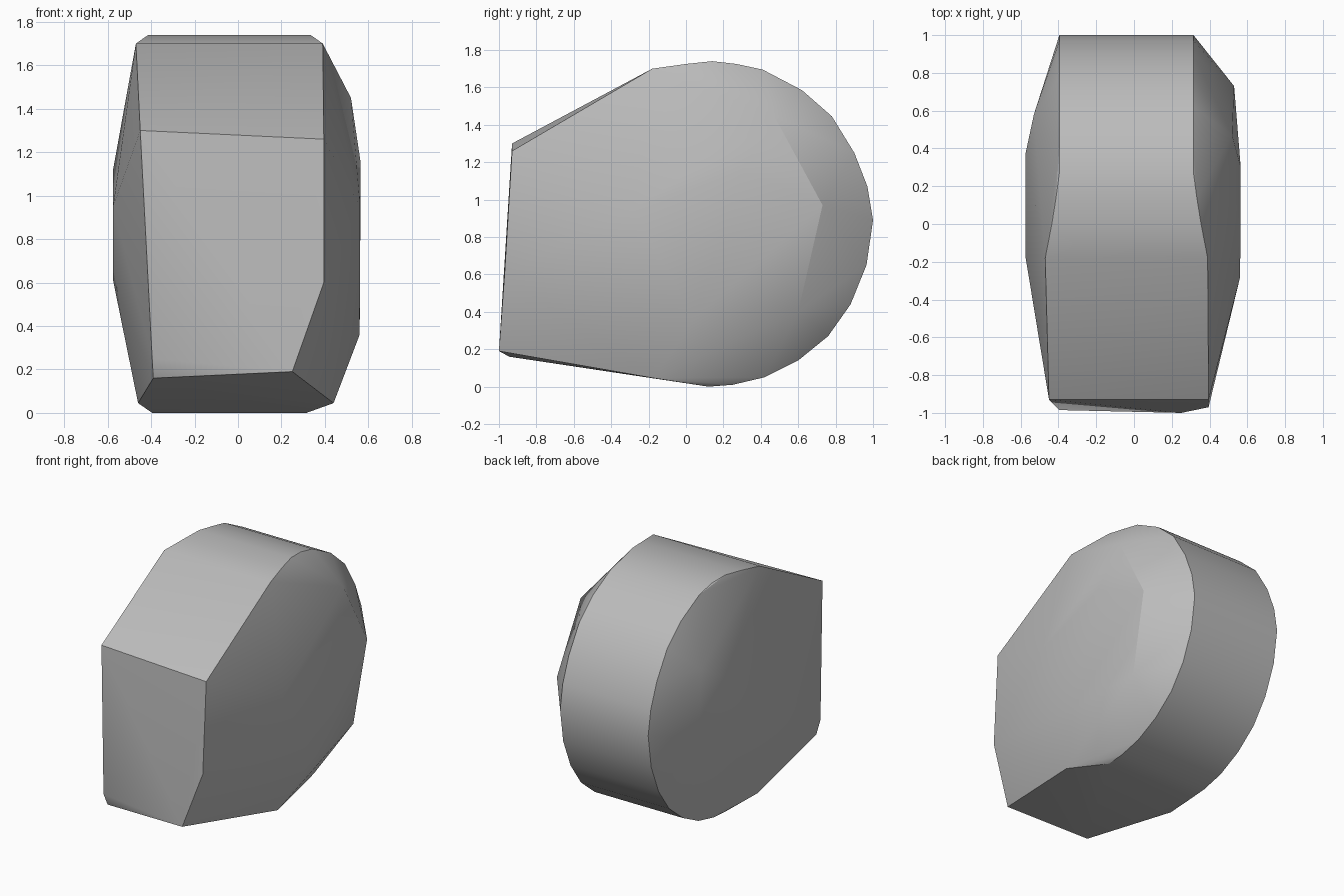
import bpy, bmesh, math

cube = bpy.data.objects.get("Cube")
if cube:
    bpy.data.objects.remove(cube, do_unlink=True)

# Plain grey stone
grey = bpy.data.materials.new("stone grey")
grey.use_nodes = True
colour = (0.5, 0.5, 0.5, 1)
grey.diffuse_color = colour
grey.node_tree.nodes["Principled BSDF"].inputs["Base Color"].default_value = colour

# Rounded back rim: (y, z) outline with a nearly constant width
rim = [(0.0, 1.725), (0.14, 1.74), (0.27, 1.725), (0.41, 1.695), (0.62, 1.585),
       (0.78, 1.445), (0.9, 1.25), (0.97, 1.07), (1.0, 0.89), (0.965, 0.65),
       (0.88, 0.44), (0.76, 0.27), (0.6, 0.14), (0.42, 0.05), (0.25, 0.01),
       (0.12, 0.0)]
points = []
for y, z in rim:
    flare = 0.04 * max(0, 1 - y / 0.25) if z > 1 else 0
    points += [(-0.395 - flare, y, z), (0.315 + flare, y, z)]

# Corners of the flat front, top slope and underside
points += [(-0.47, -0.18, 1.7), (0.39, -0.18, 1.7),
           (-0.45, -0.93, 1.3), (0.395, -0.93, 1.26),
           (0.395, -0.97, 0.6), (0.25, -1.0, 0.19),
           (-0.395, -0.985, 0.25), (-0.39, -0.945, 0.16),
           (-0.46, -0.17, 0.045), (0.44, -0.17, 0.045)]

# Bulging cheeks on each side
points += [(-0.575, 0.37, 1.12), (-0.575, -0.17, 0.95), (-0.575, 0.06, 0.61),
           (-0.53, 0.58, 1.25), (-0.52, 0.6, 0.75),
           (0.53, 0.73, 0.97), (0.52, 0.47, 1.45), (0.565, 0.3, 1.15),
           (0.562, -0.28, 0.95), (0.56, 0.04, 0.36), (0.51, 0.6, 0.4)]

# Wrap the points in one convex solid
bm = bmesh.new()
for p in points:
    bm.verts.new(p)
hull = bmesh.ops.convex_hull(bm, input=bm.verts)
loose = [v for v in bm.verts if not v.link_faces]
bmesh.ops.delete(bm, geom=loose, context='VERTS')
bmesh.ops.recalc_face_normals(bm, faces=bm.faces)
mesh = bpy.data.meshes.new("stone_block")
bm.to_mesh(mesh)
bm.free()

block = bpy.data.objects.new("stone_block", mesh)
bpy.context.collection.objects.link(block)
mesh.materials.append(grey)
bpy.ops.object.select_all(action='DESELECT')
block.select_set(True)
bpy.context.view_layer.objects.active = block
bpy.ops.object.shade_smooth_by_angle(angle=math.radians(28))
